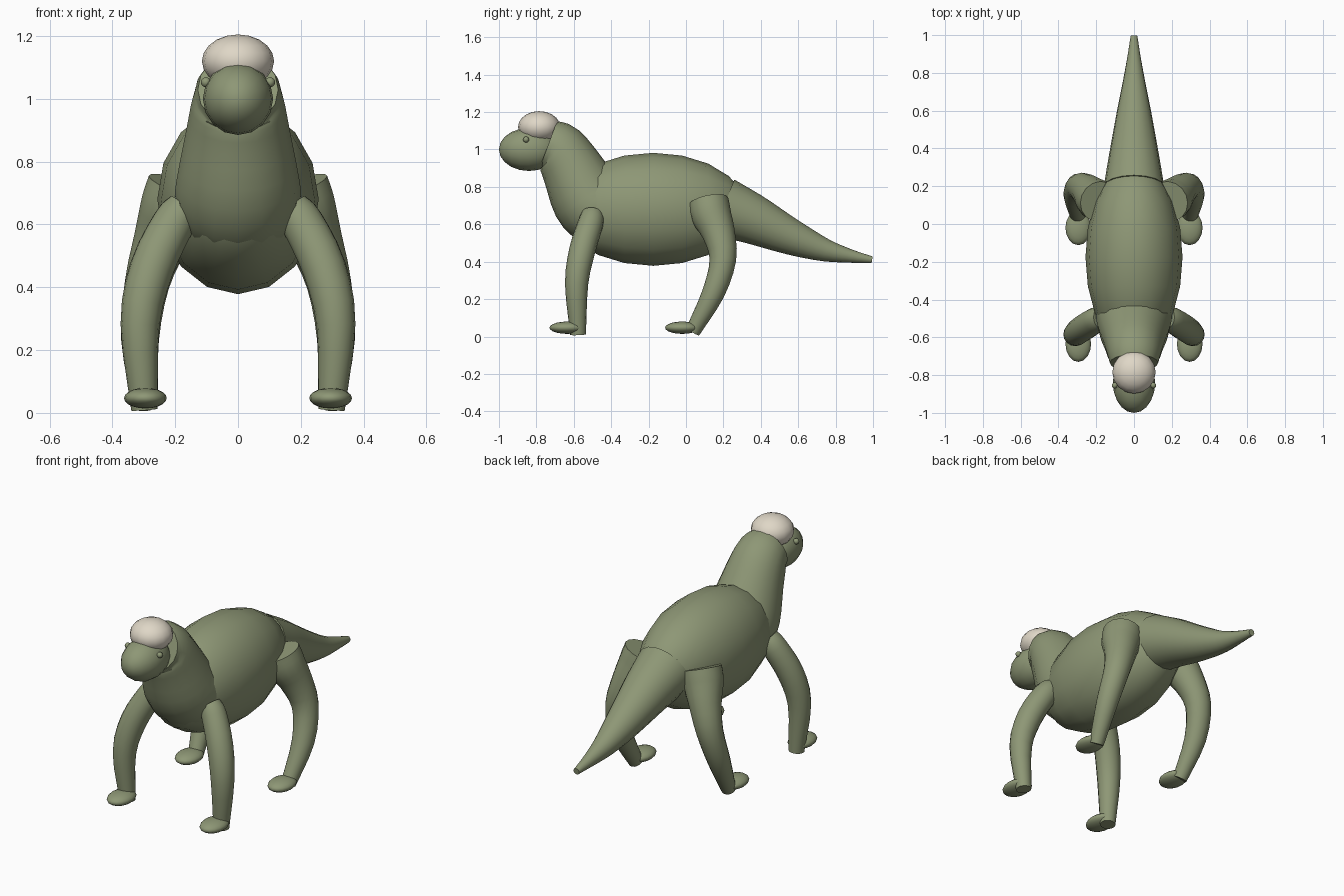
import bpy, bmesh, math
from mathutils import Vector, Matrix

if "Cube" in bpy.data.objects:
    bpy.data.objects.remove(bpy.data.objects["Cube"], do_unlink=True)


def material(name, rgb):
    m = bpy.data.materials.new(name)
    m.use_nodes = True
    m.diffuse_color = (*rgb, 1)
    m.node_tree.nodes["Principled BSDF"].inputs["Base Color"].default_value = (*rgb, 1)
    return m


GREEN = material("sage green skin", (0.27, 0.31, 0.18))
BONE = material("pale bone", (0.74, 0.68, 0.57))


def finish(name, bm, mat):
    bmesh.ops.recalc_face_normals(bm, faces=bm.faces)
    mesh = bpy.data.meshes.new(name)
    bm.to_mesh(mesh)
    bm.free()
    mesh.materials.append(mat)
    obj = bpy.data.objects.new(name, mesh)
    bpy.context.collection.objects.link(obj)
    bpy.ops.object.select_all(action="DESELECT")
    obj.select_set(True)
    bpy.context.view_layer.objects.active = obj
    bpy.ops.object.shade_smooth_by_angle(angle=math.radians(50))
    return obj


def ellipsoid(name, centre, radii, mat=GREEN, segments=16, rings=10, along_y=False):
    bm = bmesh.new()
    bmesh.ops.create_uvsphere(bm, u_segments=segments, v_segments=rings, radius=1)
    if along_y:
        bmesh.ops.rotate(bm, matrix=Matrix.Rotation(math.pi / 2, 3, "X"), verts=bm.verts)
    bmesh.ops.scale(bm, vec=radii, verts=bm.verts)
    bmesh.ops.translate(bm, vec=centre, verts=bm.verts)
    return finish(name, bm, mat)


def spline(points, steps=3):
    """Smooth path of (x, y, z, radius) through the given points."""
    pts = [Vector(p) for p in points]
    pts = [2 * pts[0] - pts[1]] + pts + [2 * pts[-1] - pts[-2]]
    path = []
    for a, b, c, d in zip(pts, pts[1:], pts[2:], pts[3:]):
        for i in range(steps):
            t = i / steps
            path.append(0.5 * (2 * b + (c - a) * t + (2 * a - 5 * b + 4 * c - d) * t ** 2
                               + (3 * b - a - 3 * c + d) * t ** 3))
    return path + [pts[-2]]


def tube(name, points, side=1, sides=16):
    """Tapered round limb swept along a smooth path."""
    path = spline([(p[0] * side, *p[1:]) for p in points])
    bm = bmesh.new()
    rings = []
    for i, p in enumerate(path):
        tangent = (path[min(i + 1, len(path) - 1)] - path[max(i - 1, 0)]).to_3d().normalized()
        u = tangent.cross(Vector((1, 0, 0))).normalized()
        v = tangent.cross(u)
        rings.append([bm.verts.new(p.to_3d() + p.w * (u * math.cos(a) + v * math.sin(a)))
                      for a in (2 * math.pi * k / sides for k in range(sides))])
    for r, s in zip(rings, rings[1:]):
        for k in range(sides):
            n = (k + 1) % sides
            bm.faces.new((r[k], r[n], s[n], s[k]))
    bm.faces.new(rings[0])
    bm.faces.new(rings[-1])
    return finish(name, bm, GREEN)


# Trunk, neck and tail
ellipsoid("body", (0, -0.175, 0.68), (0.257, 0.5, 0.302), along_y=True)
tube("neck", [(0, -0.42, 0.66, 0.18), (0, -0.47, 0.685, 0.2), (0, -0.53, 0.745, 0.195),
              (0, -0.61, 0.9, 0.165), (0, -0.675, 1.0, 0.145), (0, -0.735, 1.03, 0.128)])
tube("tail", [(0, 0.2, 0.69, 0.16), (0, 0.35, 0.63, 0.135), (0, 0.5, 0.56, 0.108),
              (0, 0.62, 0.508, 0.086), (0, 0.75, 0.46, 0.06), (0, 0.88, 0.43, 0.036),
              (0, 0.995, 0.41, 0.018)])

# Head with bony dome
ellipsoid("head", (0, -0.84, 1.0), (0.112, 0.16, 0.115), along_y=True)
ellipsoid("skull_dome", (0, -0.785, 1.12), (0.115, 0.113, 0.085), BONE)

# Limbs, feet and eyes in mirrored pairs
FRONT = [(0.17, -0.5, 0.65, 0.06), (0.205, -0.51, 0.605, 0.068), (0.275, -0.555, 0.46, 0.07),
         (0.312, -0.585, 0.28, 0.062), (0.298, -0.577, 0.01, 0.042)]
HIND = [(0.18, 0.118, 0.72, 0.11), (0.205, 0.135, 0.65, 0.108), (0.245, 0.175, 0.55, 0.088),
        (0.29, 0.197, 0.41, 0.071), (0.312, 0.145, 0.23, 0.06), (0.295, 0.035, 0.025, 0.04)]
for label, side in (("left", 1), ("right", -1)):
    tube(f"front_leg_{label}", FRONT, side)
    tube(f"hind_leg_{label}", HIND, side)
    ellipsoid(f"front_foot_{label}", (0.295 * side, -0.635, 0.047), (0.068, 0.095, 0.033))
    ellipsoid(f"hind_foot_{label}", (0.295 * side, -0.02, 0.047), (0.068, 0.092, 0.033))
    ellipsoid(f"eye_{label}", (0.102 * side, -0.855, 1.053), (0.016, 0.016, 0.016),
              segments=12, rings=8)
